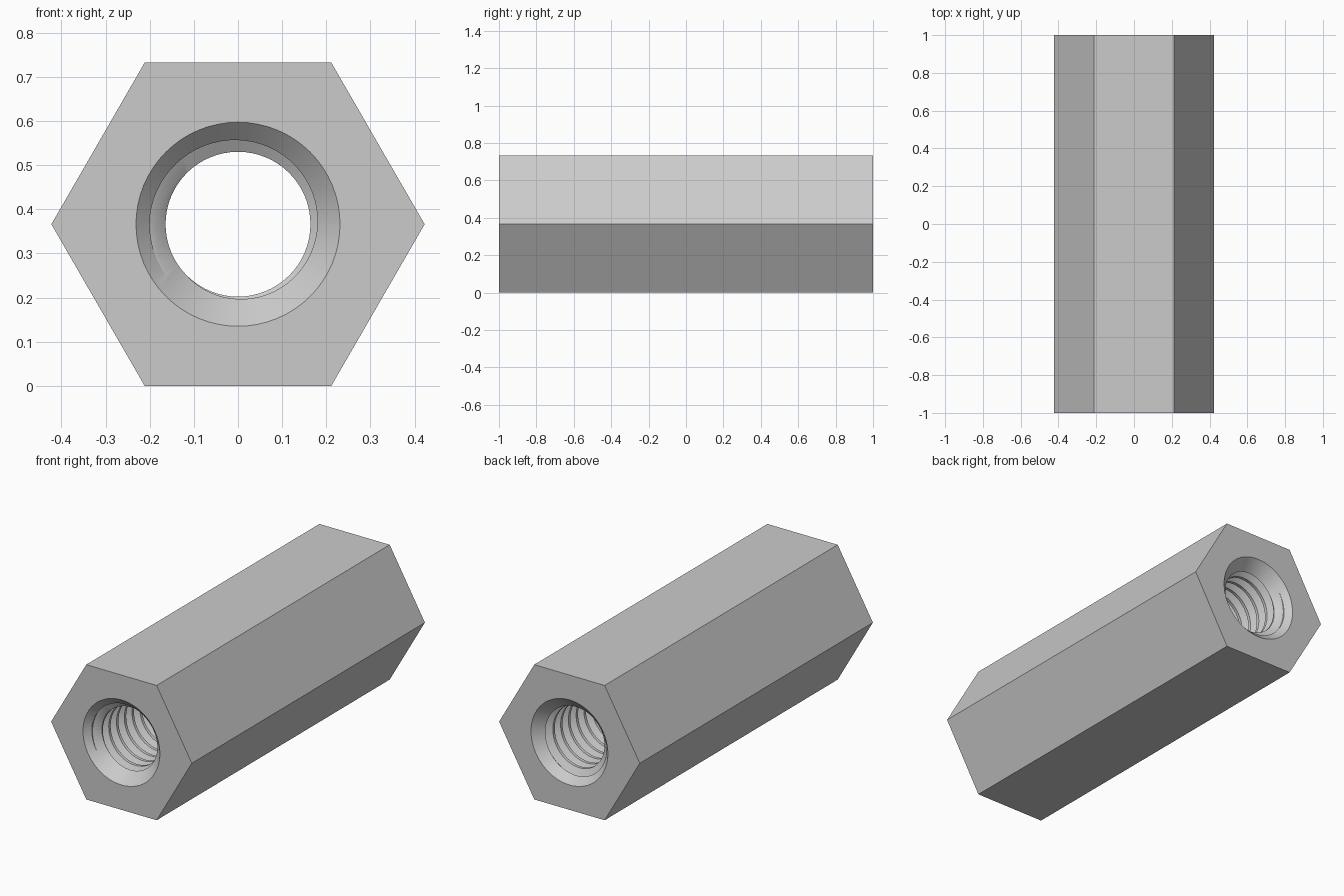
import bpy, bmesh, math
from mathutils import Matrix

if "Cube" in bpy.data.objects:
    bpy.data.objects.remove(bpy.data.objects["Cube"], do_unlink=True)

LENGTH, HEX_R = 2.0, 0.4226
CENTRE_Z = HEX_R * math.cos(math.pi / 6)
MAJOR, MINOR, MOUTH = 0.2, 0.164, 0.231
PITCH, SEGMENTS = LENGTH / 30, 64
CREST_END = -1 + 0.0585          # where a crest ends at the bottom of the bore

steel = bpy.data.materials.new("plain steel grey")
steel.use_nodes = True
colour = (0.6, 0.6, 0.6, 1)
steel.diffuse_color = colour
steel.node_tree.nodes["Principled BSDF"].inputs["Base Color"].default_value = colour


def make_object(name, bm):
    bmesh.ops.recalc_face_normals(bm, faces=bm.faces)
    mesh = bpy.data.meshes.new(name)
    bm.to_mesh(mesh)
    bm.free()
    mesh.materials.append(steel)
    obj = bpy.data.objects.new(name, mesh)
    bpy.context.collection.objects.link(obj)
    return obj


def lying_cone(name, sides, r_front, r_back, y, depth):
    """Prism or cone along the bore axis."""
    bm = bmesh.new()
    # local +z becomes +y, a corner stays on the x axis
    place = (Matrix.Translation((0, y, CENTRE_Z)) @ Matrix.Rotation(-math.pi / 2, 4, "X")
             @ Matrix.Rotation(math.pi / 2, 4, "Z"))
    bmesh.ops.create_cone(bm, cap_ends=True, segments=sides, radius1=r_front,
                          radius2=r_back, depth=depth, matrix=place)
    return make_object(name, bm)


# Thread profile over one pitch: rising flank, root, falling flank, crest
KNOTS = [0, 5 / 16, 7 / 16, 3 / 4]


def thread_radius(phase):
    phase %= 1
    if phase < KNOTS[1]:
        blend = phase / KNOTS[1]
    elif phase < KNOTS[2]:
        blend = 1
    else:
        blend = max(0, (KNOTS[3] - phase) / KNOTS[1])
    return MINOR + (MAJOR - MINOR) * blend


def threaded_core(name):
    """Right-hand screw with flat ends, used to cut the bore."""
    bm = bmesh.new()
    limit, per_turn, columns = 1.04, len(KNOTS), []
    for i in range(SEGMENTS):
        angle = -math.pi / 2 - math.tau * i / SEGMENTS
        start = CREST_END + PITCH * i / SEGMENTS
        column = []
        for turn in range(-4, 34):
            for knot in KNOTS:
                y = start + PITCH * (turn + knot)
                r = thread_radius(knot)
                if abs(y) > limit:
                    y = math.copysign(limit, y)
                    r = thread_radius((y - start) / PITCH)
                column.append(bm.verts.new((r * math.cos(angle), y,
                                            CENTRE_Z + r * math.sin(angle))))
        columns.append(column)
    rows = len(columns[0])
    for i, column in enumerate(columns):
        after = columns[(i + 1) % SEGMENTS]
        shift = per_turn if i == SEGMENTS - 1 else 0   # the seam joins the next turn
        for j in range(rows - 1 - shift):
            bm.faces.new((column[j], column[j + 1], after[j + 1 + shift], after[j + shift]))
    bmesh.ops.remove_doubles(bm, verts=bm.verts, dist=1e-5)
    loose = [v for v in bm.verts if not v.link_faces]
    bmesh.ops.delete(bm, geom=loose, context="VERTS")
    bmesh.ops.holes_fill(bm, edges=[e for e in bm.edges if e.is_boundary], sides=0)
    bmesh.ops.triangulate(bm, faces=bm.faces)
    return make_object(name, bm)


# Hexagonal body
body = lying_cone("hex_coupling_nut", 6, HEX_R, HEX_R, 0, LENGTH)

# Cutters: threaded bore, and a countersink at each mouth
deep, out = 0.12, 0.05
cutters = [threaded_core("thread_cutter")]
for side, label in ((-1, "front"), (1, "back")):
    radii = (MOUTH + out, MOUTH - deep)[::-side]
    cutters.append(lying_cone(label + "_countersink_cutter", SEGMENTS, *radii,
                              side * (1 + (out - deep) / 2), out + deep))

for cutter in cutters:
    cutter.hide_render = True
    mod = body.modifiers.new(cutter.name, "BOOLEAN")
    mod.operation, mod.solver, mod.object = "DIFFERENCE", "EXACT", cutter

# Bake the cuts, then drop the cutters
bpy.context.view_layer.update()
evaluated = body.evaluated_get(bpy.context.evaluated_depsgraph_get())
baked = bpy.data.meshes.new_from_object(evaluated)
body.modifiers.clear()
body.data = baked
for cutter in cutters:
    bpy.data.objects.remove(cutter, do_unlink=True)

bpy.ops.object.select_all(action="DESELECT")
body.select_set(True)
bpy.context.view_layer.objects.active = body
bpy.ops.object.shade_smooth_by_angle(angle=math.radians(25))
